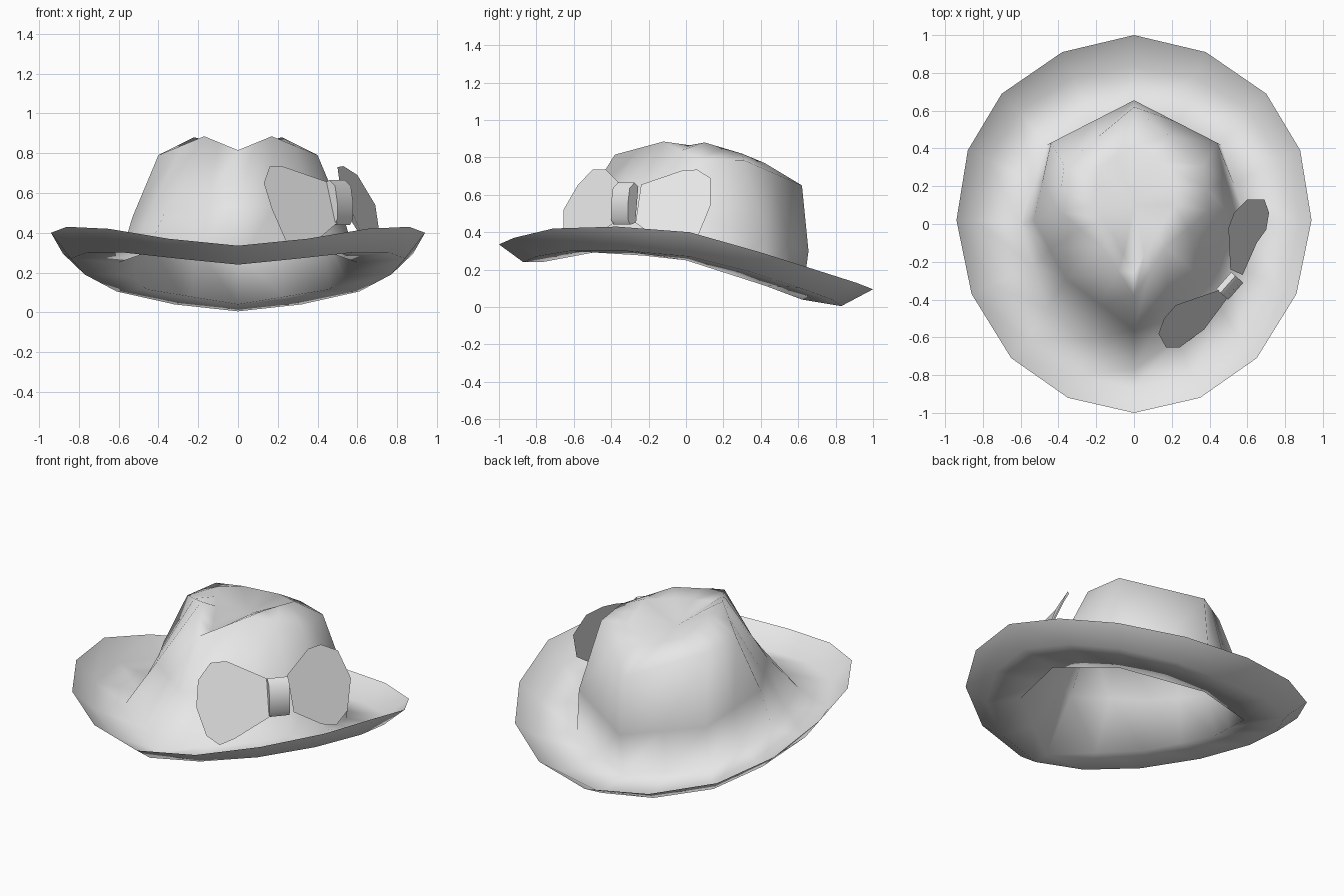
import bpy
from mathutils import Vector

cube = bpy.data.objects.get("Cube")
if cube:
    bpy.data.objects.remove(cube, do_unlink=True)

# One plain felt colour for everything
felt = bpy.data.materials.new("light_grey_felt")
felt.use_nodes = True
felt.diffuse_color = (0.8, 0.8, 0.8, 1)
felt.node_tree.nodes["Principled BSDF"].inputs["Base Color"].default_value = (0.8, 0.8, 0.8, 1)


def make_object(name, verts, faces, smooth=False):
    mesh = bpy.data.meshes.new(name)
    mesh.from_pydata([tuple(v) for v in verts], [], faces)
    mesh.materials.append(felt)
    for polygon in mesh.polygons:
        polygon.use_smooth = smooth
    mesh.update()
    obj = bpy.data.objects.new(name, mesh)
    bpy.context.collection.objects.link(obj)
    return obj


def subdivide(points):
    """Add a midpoint between neighbouring points of a half ring."""
    points = [Vector(p) for p in points]
    result = [points[0]]
    for a, b in zip(points, points[1:]):
        result += [(a + b) / 2, b]
    return result


def full_ring(half):
    """Mirror a front-to-back half ring across x = 0."""
    half = [Vector(p) for p in half]
    mirrored = [Vector((-p.x, p.y, p.z)) for p in reversed(half[1:-1])]
    return half + mirrored


# Half rings of the brim, from front to back
brim_edge = [(0, -1, .335), (.35, -.92, .37), (.65, -.71, .42), (.86, -.37, .43),
             (.94, .02, .4), (.88, .39, .295), (.7, .69, .2), (.38, .91, .13), (0, 1, .095)]
brim_low = [(0, -.87, .24), (.3, -.8, .27), (.57, -.62, .3), (.76, -.32, .3),
            (.84, .02, .27), (.77, .34, .19), (.61, .6, .105), (.32, .78, .04), (0, .83, .005)]

# Half rings of the crown: base, wall, shoulder, inner edge of the dent
crown_base = [(0, -.77, .24), (.46, -.45, .3), (.6, 0, .25), (.46, .42, .115), (0, .62, .04)]
crown_wall = [(0, -.56, .53), (.36, -.29, .52), (.53, .02, .48), (.44, .43, .38), (0, .655, .3)]
shoulder = [(0, -.38, .815), (.17, -.12, .885), (.4, .07, .79), (.37, .31, .785), (0, .62, .65)]
dent_edge = [(0, -.26, .79), (.11, -.06, .85), (.22, .1, .88), (.18, .3, .82), (0, .42, .77)]

rings = [full_ring(brim_edge), full_ring(brim_low)]
rings += [full_ring(subdivide(r)) for r in (crown_base, crown_wall, shoulder, dent_edge)]

# Hat shell: brim and crown lofted through the rings, closed at the dent
count = len(rings[0])
verts = [v for ring in rings for v in ring]
faces = []
for r in range(len(rings) - 1):
    for i in range(count):
        j = (i + 1) % count
        faces.append((r * count + i, r * count + j, (r + 1) * count + j, (r + 1) * count + i))
last = (len(rings) - 1) * count
verts.append(Vector((0, .1, .77)))
for i in range(count):
    faces.append((last + i, last + (i + 1) % count, len(verts) - 1))
make_object("hat_shell", verts, faces, smooth=True)

# Bow: two flat tilted lobes
front_lobe = [(.45, -.35, .655), (.5, -.385, .45), (.37, -.56, .34), (.3, -.61, .3),
              (.24, -.655, .36), (.17, -.655, .52), (.13, -.58, .65), (.16, -.5, .735), (.22, -.43, .735)]
rear_lobe = [(.51, -.24, .655), (.5, -.02, .73), (.53, .06, .735), (.6, .13, .69), (.69, .13, .54),
             (.715, .06, .37), (.7, -.03, .31), (.65, -.1, .33), (.575, -.27, .45)]
for name, outline in (("bow_front_lobe", front_lobe), ("bow_rear_lobe", rear_lobe)):
    make_object(name, outline, [tuple(reversed(range(len(outline))))])

# Bow knot: a rounded band swept along the direction of the bow
along = Vector((.66, .75, 0))
outward = Vector((.75, -.66, 0))
centre = Vector((.475, -.3, 0))
profile = [(0, .645), (.03, .665), (.07, .635), (.085, .55), (.085, .47), (.065, .44), (.025, .45)]
n = len(profile)
knot = []
for side in (-.06, .06):
    for out, z in profile:
        knot.append(centre + along * side + outward * out + Vector((0, 0, z)))
bands = [(i, (i + 1) % n, (i + 1) % n + n, i + n) for i in range(n)]
caps = [tuple(reversed(range(n))), tuple(range(n, 2 * n))]
knot_obj = make_object("bow_knot", knot, bands + caps)
bpy.context.view_layer.objects.active = knot_obj
knot_obj.select_set(True)
bpy.ops.object.shade_smooth_by_angle(angle=.9)
